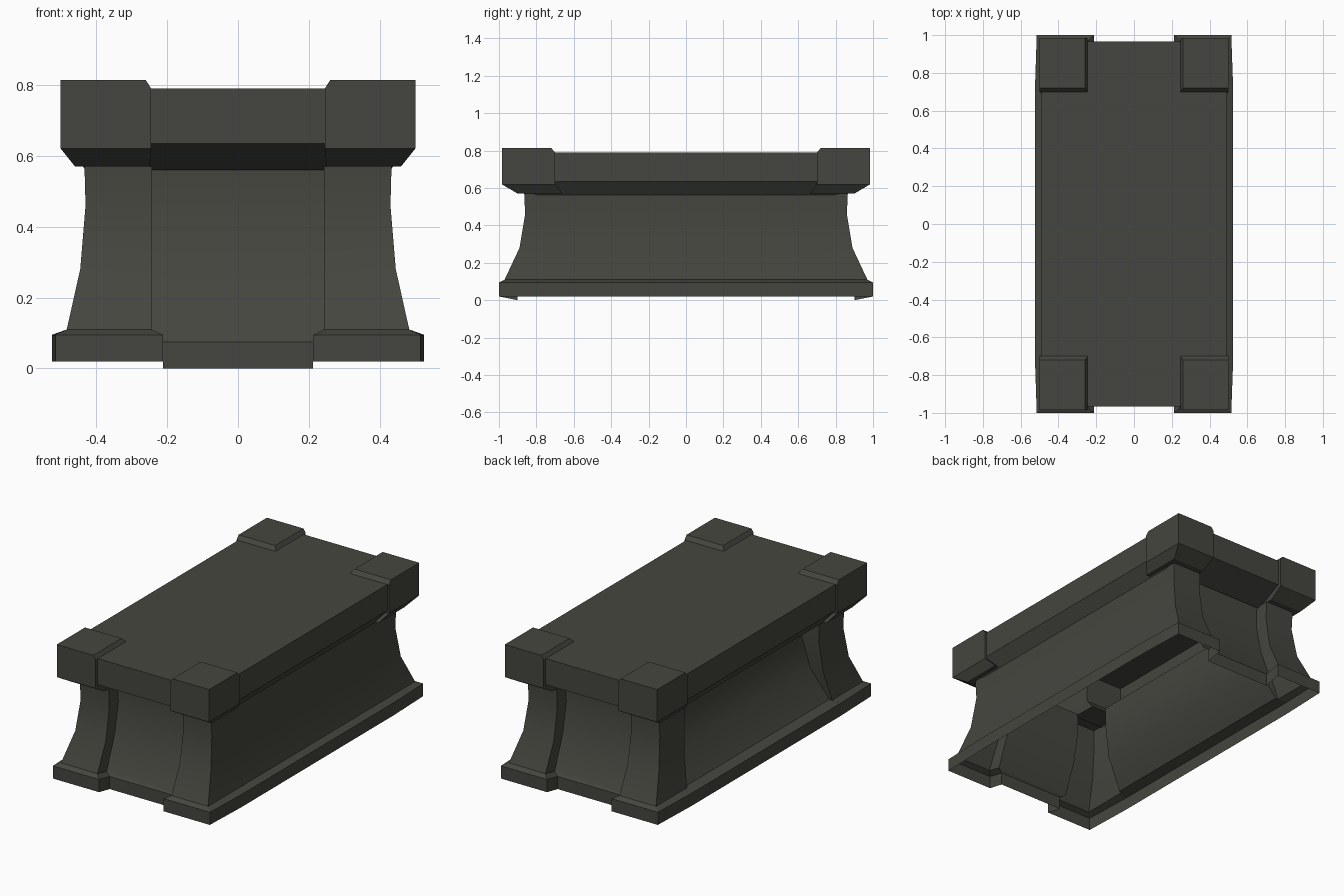
import bpy, bmesh, math

if "Cube" in bpy.data.objects:
    bpy.data.objects.remove(bpy.data.objects["Cube"])

stone = bpy.data.materials.new("dark olive stone")
stone.diffuse_color = (0.060, 0.061, 0.050, 1)
stone.use_nodes = True
stone.node_tree.nodes["Principled BSDF"].inputs["Base Color"].default_value = stone.diffuse_color


def loft(name, rings, cap_bottom=True, cap_top=True):
    """Skin a stack of equal-length closed rings of points."""
    bm = bmesh.new()
    loops = [[bm.verts.new(p) for p in ring] for ring in rings]
    n = len(loops[0])
    for a, b in zip(loops, loops[1:]):
        for i in range(n):
            j = (i + 1) % n
            bm.faces.new((a[i], a[j], b[j], b[i]))
    if cap_bottom:
        bm.faces.new(loops[0][::-1])
    if cap_top:
        bm.faces.new(loops[-1])
    bmesh.ops.remove_doubles(bm, verts=bm.verts, dist=0.0005)
    bmesh.ops.dissolve_degenerate(bm, edges=bm.edges, dist=0.0005)
    if cap_bottom:
        bmesh.ops.recalc_face_normals(bm, faces=bm.faces)
    me = bpy.data.meshes.new(name)
    bm.to_mesh(me)
    bm.free()
    me.materials.append(stone)
    ob = bpy.data.objects.new(name, me)
    bpy.context.collection.objects.link(ob)
    return ob


def rect(x0, x1, y0, y1, z):
    return [(x0, y0, z), (x1, y0, z), (x1, y1, z), (x0, y1, z)]


# Hollow flared body: corner pillars, recessed ends and a recessed left side
def body_ring(z, hx, cx, hy, zc, w, p, q, s):
    # z/hx/cx/hy: level, side and corner half widths, half length
    # zc/w/p: end recess level, half width, position
    # q/s: left recess position and half length
    m = 0.72
    return [(-cx, -hy, z), (-w, -hy, z), (-w, -p, zc), (w, -p, zc), (w, -hy, z), (cx, -hy, z),
            (hx, -m, z), (hx, m, z),
            (cx, hy, z), (w, hy, z), (w, p, zc), (-w, p, zc), (-w, hy, z), (-cx, hy, z),
            (-hx, s, z), (-q, s, z), (-q, -s, z), (-hx, -s, z)]


levels = [
    (0.02, 0.525, 0.515, 1.00, 0.00, 0.212, 0.90, 0.525, 0.70),
    (0.095, 0.525, 0.515, 1.00, 0.075, 0.212, 0.90, 0.525, 0.70),
    (0.11, 0.483, 0.483, 0.97, 0.09, 0.243, 0.885, 0.465, 0.68),
    (0.28, 0.445, 0.445, 0.89, 0.28, 0.243, 0.81, 0.36, 0.65),
    (0.46, 0.43, 0.43, 0.86, 0.46, 0.243, 0.775, 0.32, 0.63),
    (0.57, 0.433, 0.433, 0.865, 0.57, 0.243, 0.78, 0.32, 0.63),
]
body = loft("hollow_body", [body_ring(*l) for l in levels], False, False)
bpy.context.view_layer.objects.active = body
body.select_set(True)
bpy.ops.object.shade_smooth_by_angle(angle=math.radians(28))
body.select_set(False)

# Lid slab: hollow tray with chamfered lower rim
loft("lid_slab", [rect(-x, x, -y, y, z) for x, y, z in
                  [(0.43, 0.79, 0.56), (0.49, 0.965, 0.635), (0.49, 0.965, 0.79)]], False, True)

# Four corner blocks capping the pillars
block = [(0.25, 0.46, 0.66, 0.90, 0.57), (0.245, 0.50, 0.70, 0.985, 0.62),
         (0.245, 0.50, 0.70, 0.985, 0.79), (0.26, 0.50, 0.72, 0.985, 0.813)]
for sx, side in ((-1, "left"), (1, "right")):
    for sy, end in ((-1, "front"), (1, "back")):
        loft(f"corner_block_{end}_{side}",
             [[(sx * x, sy * y, z) for x, y, z in rect(*r)] for r in block])
